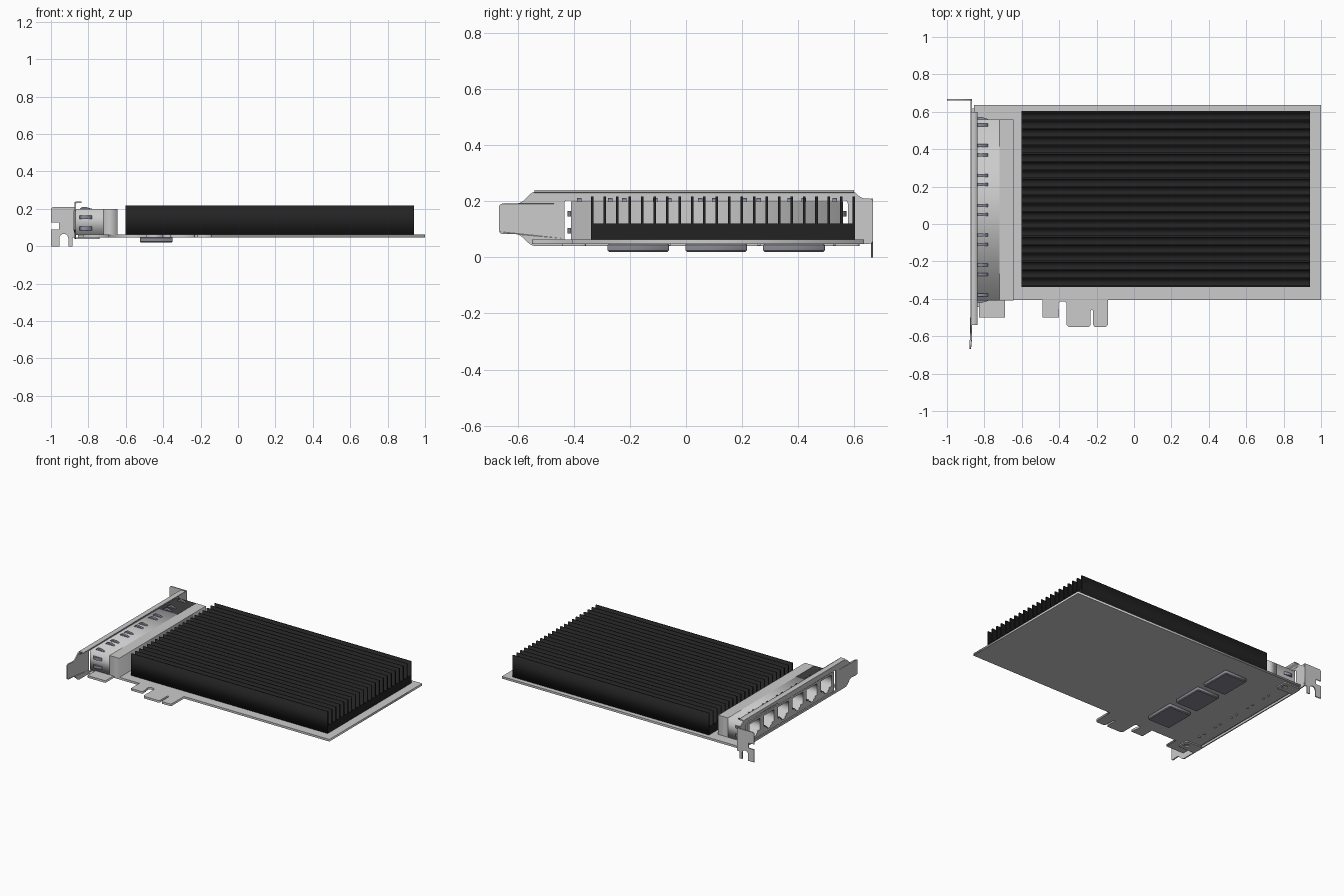
import bpy, bmesh, math
from mathutils import Vector

if "Cube" in bpy.data.objects:
    bpy.data.objects.remove(bpy.data.objects["Cube"])

AXES = {'x': lambda u, v, w: (w, u, v), 'y': lambda u, v, w: (u, w, v), 'z': lambda u, v, w: (u, v, w)}


def material(name, rgb):
    m = bpy.data.materials.new(name)
    m.diffuse_color = (*rgb, 1)
    m.use_nodes = True
    m.node_tree.nodes["Principled BSDF"].inputs["Base Color"].default_value = m.diffuse_color
    return m


BLACK = material("black_anodised", (0.016, 0.016, 0.016))
BLUE = material("blue_grey", (0.27, 0.28, 0.36))
CHIP = material("chip_grey", (0.25, 0.25, 0.29))


def finish(name, bm, mat=None):
    bmesh.ops.remove_doubles(bm, verts=bm.verts, dist=1e-5)
    bmesh.ops.recalc_face_normals(bm, faces=bm.faces)
    me = bpy.data.meshes.new(name)
    bm.to_mesh(me)
    bm.free()
    ob = bpy.data.objects.new(name, me)
    bpy.context.collection.objects.link(ob)
    if mat:
        me.materials.append(mat)
    return ob


def extrude(name, loops, axis, lo, hi, mat=None):
    """Fill outlines (first outer, rest holes) and extrude along an axis."""
    cu = bpy.data.curves.new(name, 'CURVE')
    cu.dimensions, cu.fill_mode, cu.extrude = '2D', 'BOTH', (hi - lo) / 2
    for pts in loops:
        sp = cu.splines.new('POLY')
        sp.points.add(len(pts) - 1)
        for p, (u, v) in zip(sp.points, pts):
            p.co = (u, v, 0, 1)
        sp.use_cyclic_u = True
    tmp = bpy.data.objects.new(name, cu)
    bpy.context.collection.objects.link(tmp)
    dg = bpy.context.evaluated_depsgraph_get()
    me = bpy.data.meshes.new_from_object(tmp.evaluated_get(dg))
    bm = bmesh.new()
    bm.from_mesh(me)
    bpy.data.objects.remove(tmp)
    for v in bm.verts:
        v.co = AXES[axis](v.co.x, v.co.y, v.co.z + (lo + hi) / 2)
    return finish(name, bm, mat)


def rect(u0, v0, u1, v1):
    return [(u0, v0), (u1, v0), (u1, v1), (u0, v1)]


def circle(u, v, r, n=16):
    return [(u + r * math.cos(2 * math.pi * i / n), v + r * math.sin(2 * math.pi * i / n)) for i in range(n)]


def rounded(pts, r, n=4):
    """Replace each corner by a short curve."""
    out = []
    for i, p in enumerate(pts):
        p, a, b = Vector(p), Vector(pts[i - 1]), Vector(pts[(i + 1) % len(pts)])
        s = p + (a - p).normalized() * min(r, (a - p).length * .45)
        e = p + (b - p).normalized() * min(r, (b - p).length * .45)
        for k in range(n + 1):
            t = k / n
            out.append(tuple(s * (1 - t) ** 2 + p * 2 * t * (1 - t) + e * t * t))
    return out


def box(name, x, y, z, mat=None):
    return extrude(name, [rect(x[0], y[0], x[1], y[1])], 'z', z[0], z[1], mat)


# circuit board with edge connector
board = [(-0.855, 0.635), (-0.855, -0.405), (-0.83, -0.405), (-0.83, -0.5), (-0.69, -0.5), (-0.69, -0.405),
         (-0.49, -0.405), (-0.49, -0.5), (-0.40, -0.5), (-0.40, -0.46), (-0.405, -0.45), (-0.405, -0.425),
         (-0.395, -0.415), (-0.37, -0.415), (-0.36, -0.425), (-0.36, -0.54), (-0.35, -0.55), (-0.24, -0.55),
         (-0.232, -0.54), (-0.232, -0.465), (-0.225, -0.457), (-0.218, -0.465), (-0.218, -0.54), (-0.21, -0.55),
         (-0.15, -0.55), (-0.14, -0.54), (-0.14, -0.405), (1.0, -0.405), (1.0, 0.635)]
extrude("circuit_board", [board], 'z', 0.048, 0.063)

# finned heatsink: one comb profile run along x
Y0, Y1, N, T = -0.338, 0.603, 22, 0.009
pitch = (Y1 - Y0 - T) / (N - 1)
comb = [(Y1, 0.063), (Y0, 0.063)]
for i in range(N):
    y = Y0 + i * pitch
    comb += [(y, 0.12), (y, 0.217), (y + T, 0.217), (y + T, 0.12)]
comb = [p for k, p in enumerate(comb) if k not in (2, len(comb) - 1)]
extrude("heatsink", [comb], 'x', -0.602, 0.94, BLACK)

# memory chips under the board
for i, y in enumerate((-0.17, 0.108, 0.385)):
    chip = box(f"bottom_chip_{i + 1}", (-0.525, -0.35), (y - 0.11, y + 0.11), (0.02, 0.049), CHIP)
    bev = chip.modifiers.new("soft_edges", 'BEVEL')
    bev.width, bev.segments = 0.005, 1

# port housing: shell with six stepped sockets, closed at the back
ports = [0.475 - 0.16 * i for i in range(6)]


def socket(y):
    half = [(0.058, 0.185), (0.058, 0.105), (0.032, 0.105), (0.032, 0.09), (0.018, 0.09), (0.018, 0.078)]
    return [(y + a, z) for a, z in half] + [(y - a, z) for a, z in reversed(half)]


extrude("port_housing_shell", [rect(-0.41, 0.06, 0.56, 0.2)] + [socket(y) for y in ports], 'x', -0.872, -0.72)
box("port_housing_back", (-0.722, -0.645), (-0.41, 0.56), (0.06, 0.2))

# contacts, liners and spring fingers of each socket
spring = [(-0.848, 0.199), (-0.832, 0.211), (-0.815, 0.211), (-0.78, 0.2), (-0.78, 0.198)]
for i, y in enumerate(ports):
    extrude(f"socket_liner_{i + 1}", [rect(y - 0.058, 0.105, y + 0.058, 0.185)], 'x', -0.745, -0.72, BLUE)
    for k in range(8):
        c = y - 0.035 + k * 0.01
        extrude(f"contact_{i + 1}_{k + 1}",
                [[(-0.85, 0.182), (-0.85, 0.178), (-0.77, 0.135), (-0.766, 0.138), (-0.842, 0.182)]],
                'y', c - 0.002, c + 0.002, BLUE)
    for s in (-1, 1):
        c = y + s * 0.055
        extrude(f"top_spring_{i + 1}_{'a' if s < 0 else 'b'}", [spring], 'y', c - 0.008, c + 0.008, BLUE)
        # solder pins below the board
        box(f"solder_pin_{i + 1}_{'a' if s < 0 else 'b'}", (-0.775, -0.765), (c - 0.005, c + 0.005), (0.042, 0.05))
for edge, s in ((-0.41, -1), (0.56, 1)):
    for z in (0.095, 0.155):
        prof = [(x, edge + s * (h - 0.199)) for x, h in spring]
        extrude("side_spring", [prof], 'z', z - 0.01, z + 0.01, BLUE)

# bracket face with port window and tapered tail
face = [(0.667, 0.21), (0.625, 0.21), (0.6, 0.236), (-0.545, 0.236), (-0.59, 0.192), (-0.667, 0.192),
        (-0.667, 0.083), (-0.595, 0.083), (-0.55, 0.04), (0.6, 0.04), (0.61, 0.048), (0.667, 0.048)]
plate = extrude("bracket_face", [rounded(face, 0.016), rounded(rect(-0.434, 0.055, 0.577, 0.203), 0.012)],
                'x', -0.874, -0.866)
for v in plate.data.vertices:
    if v.co.y < -0.62:
        v.co.x -= 0.005

# curled stiffening flange along the top
flange = [(-0.874, 0.215), (-0.874, 0.232), (-0.867, 0.24), (-0.836, 0.24), (-0.836, 0.232), (-0.862, 0.232),
          (-0.866, 0.228), (-0.866, 0.215)]
extrude("bracket_top_flange", [flange], 'y', -0.54, 0.6)

# slotted mounting tab bent outward
arc = [(-0.931 + 0.024 * math.cos(a), 0.042 + 0.024 * math.sin(a)) for a in
       [math.pi * (1 - k / 8) for k in range(9)]]
tab = [(-0.866, 0.21), (-0.99, 0.21), (-1.0, 0.2), (-1.0, 0.127), (-0.957, 0.127), (-0.957, 0.09), (-1.0, 0.09),
       (-1.0, 0.0), (-0.955, 0.0)] + arc + [(-0.907, 0.0), (-0.885, 0.0), (-0.885, 0.048), (-0.866, 0.048)]
extrude("bracket_mounting_tab", [tab], 'y', 0.659, 0.667)

# screw ears clamping the bracket to the board
for n, y in (("front", -0.40), ("rear", 0.575)):
    ear = rounded(rect(-0.872, y - 0.043, -0.74, y + 0.043), 0.012)
    extrude(f"bracket_{n}_ear", [ear, circle(-0.775, y, 0.018)], 'z', 0.04, 0.048)
